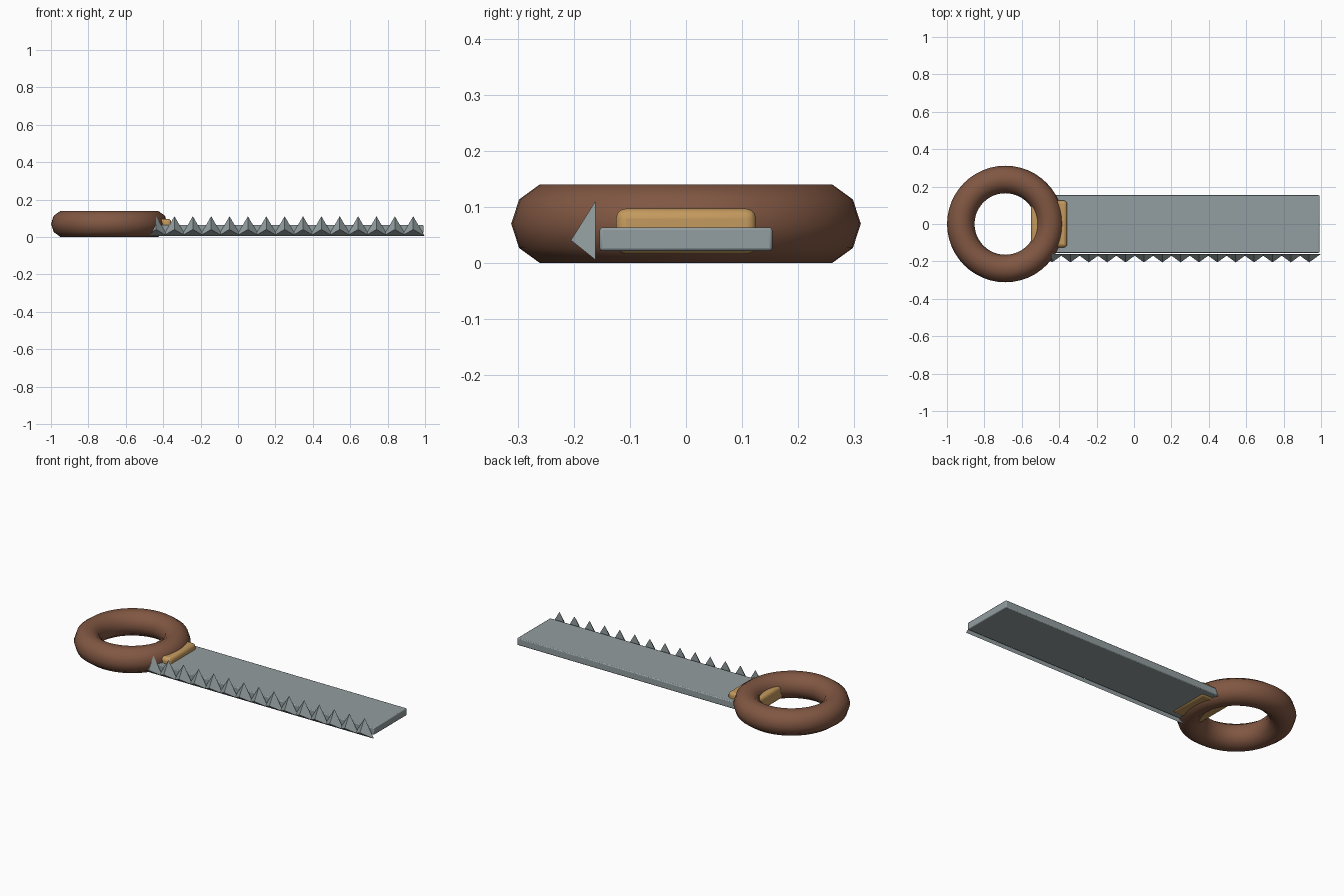
import bpy
from math import pi, radians

if "Cube" in bpy.data.objects:
    bpy.data.objects.remove(bpy.data.objects["Cube"])


def material(name, rgb):
    m = bpy.data.materials.new(name)
    m.diffuse_color = (*rgb, 1)
    m.use_nodes = True
    m.node_tree.nodes["Principled BSDF"].inputs["Base Color"].default_value = m.diffuse_color
    return m


WOOD = material("dark_wood", (0.22, 0.095, 0.055))
BRASS = material("brass", (0.55, 0.32, 0.11))
STEEL = material("steel", (0.29, 0.34, 0.35))


def finish(name, mat, smooth=True):
    ob = bpy.context.object
    ob.name = name
    ob.data.materials.append(mat)
    if smooth:
        bpy.ops.object.shade_smooth_by_angle(angle=radians(40))
    return ob


def rounded_box(name, lo, hi, bevel, segments, mat):
    bpy.ops.mesh.primitive_cube_add(size=1, location=[(a + b) / 2 for a, b in zip(lo, hi)])
    bpy.context.object.scale = [b - a for a, b in zip(lo, hi)]
    bpy.ops.object.transform_apply(location=False, rotation=False, scale=True)
    ob = finish(name, mat)
    mod = ob.modifiers.new("rounded_edges", "BEVEL")
    mod.width = bevel
    mod.segments = segments
    # bevel before the smooth-by-angle step
    ob.modifiers.move(len(ob.modifiers) - 1, 0)
    return ob


# Ring handle
bpy.ops.mesh.primitive_torus_add(location=(-0.688, 0, 0.07), major_radius=0.238,
                                 minor_radius=0.0735, major_segments=48, minor_segments=10)
finish("ring_handle", WOOD)

# Collar joining the handle and the blade
rounded_box("collar", (-0.55, -0.125, 0.016), (-0.357, 0.125, 0.097), 0.018, 3, BRASS)

# Flat blade
rounded_box("blade", (-0.46, -0.154, 0.0215), (0.992, 0.154, 0.0635), 0.005, 2, STEEL)

# Row of three-sided teeth pointing out of the front edge
for i in range(15):
    bpy.ops.mesh.primitive_cone_add(vertices=3, radius1=0.0705, depth=0.044,
                                    location=(-0.438 + 0.0982 * i, -0.183, 0.0405),
                                    rotation=(pi / 2, 0, 0))
    finish(f"tooth_{i + 1:02d}", STEEL, smooth=False)
